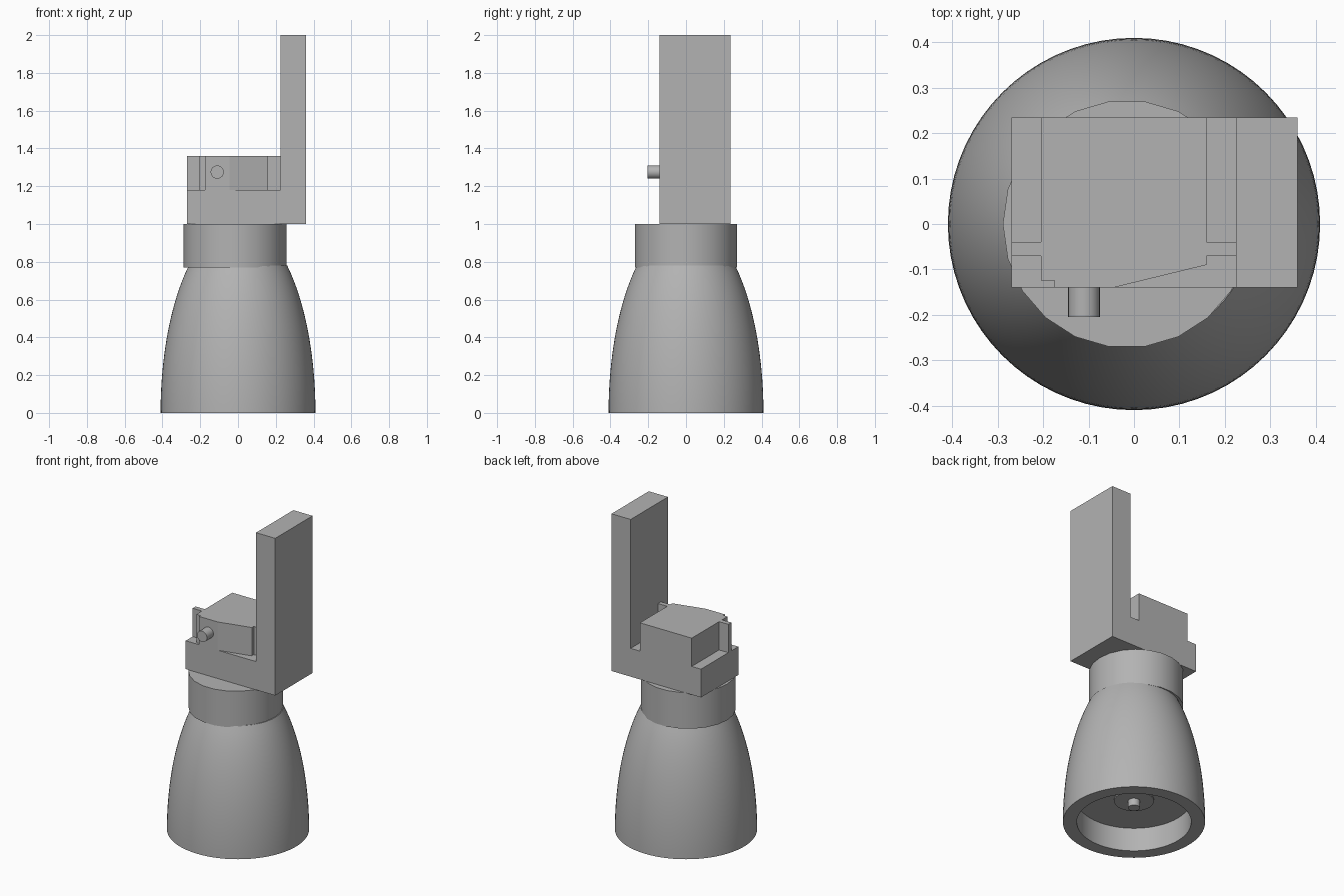
import bpy, bmesh, math
from mathutils import Matrix

old = bpy.data.objects.get("Cube")
if old:
    bpy.data.objects.remove(old)

grey = bpy.data.materials.new("plain grey")
grey.use_nodes = True
colour = (0.45, 0.45, 0.45, 1)
grey.diffuse_color = colour
grey.node_tree.nodes["Principled BSDF"].inputs["Base Color"].default_value = colour


def finish(name, bm, smooth=False):
    bmesh.ops.recalc_face_normals(bm, faces=bm.faces)
    mesh = bpy.data.meshes.new(name)
    bm.to_mesh(mesh)
    bm.free()
    mesh.materials.append(grey)
    obj = bpy.data.objects.new(name, mesh)
    bpy.context.collection.objects.link(obj)
    if smooth:
        bpy.ops.object.select_all(action="DESELECT")
        obj.select_set(True)
        bpy.context.view_layer.objects.active = obj
        bpy.ops.object.shade_smooth_by_angle(angle=math.radians(35))
    return obj


def prism(name, outline, z0, z1):
    """Extrude a flat outline from z0 up to z1."""
    bm = bmesh.new()
    base = bm.faces.new([bm.verts.new((x, y, z0)) for x, y in outline])
    top = bmesh.ops.extrude_face_region(bm, geom=[base])["geom"]
    for v in top:
        if isinstance(v, bmesh.types.BMVert):
            v.co.z = z1
    return finish(name, bm)


def box(name, x0, x1, y0, y1, z0, z1):
    return prism(name, [(x0, y0), (x1, y0), (x1, y1), (x0, y1)], z0, z1)


def cylinder(name, radius, depth, centre, sides, turn=Matrix()):
    bm = bmesh.new()
    bmesh.ops.create_cone(bm, cap_ends=True, segments=sides, radius1=radius,
                          radius2=radius, depth=depth,
                          matrix=Matrix.Translation(centre) @ turn)
    return finish(name, bm, True)


def lathe(name, profile, sides):
    bm = bmesh.new()
    verts = [bm.verts.new((r, 0, z)) for r, z in profile]
    edges = [bm.edges.new(pair) for pair in zip(verts, verts[1:])]
    bmesh.ops.spin(bm, geom=verts + edges, cent=(0, 0, 0), axis=(0, 0, 1),
                   angle=math.tau, steps=sides)
    bmesh.ops.remove_doubles(bm, verts=bm.verts, dist=0.0001)
    return finish(name, bm, True)


# Bell: elliptical wall with a shallow round recess underneath
RADIUS, HEIGHT, NECK, RECESS = 0.41, 1.01, 0.78, 0.15
wall = [(RADIUS * math.sqrt(1 - (NECK * i / 20 / HEIGHT) ** 2), NECK * i / 20)
        for i in range(21)]
lathe("bell", [(0, RECESS), (0.33, RECESS), (0.33, 0)] + wall + [(0, NECK)], 72)

# Boss and peg inside the recess
cylinder("recess_boss", 0.115, 0.02, (0, 0, RECESS), 32)
cylinder("recess_peg", 0.035, 0.06, (0, 0, RECESS - 0.025), 20)

# Faceted collar
cylinder("collar", 0.273, 0.23, (-0.016, 0, 0.885), 22,
         Matrix.Rotation(math.pi / 2, 4, "Z"))

# L-shaped bracket
FRONT, BACK = -0.14, 0.235
bm = bmesh.new()
ell = [(-0.27, 1), (0.36, 1), (0.36, 2), (0.225, 2), (0.225, 1.18), (-0.27, 1.18)]
side = bm.faces.new([bm.verts.new((x, FRONT, z)) for x, z in ell])
for v in bmesh.ops.extrude_face_region(bm, geom=[side])["geom"]:
    if isinstance(v, bmesh.types.BMVert):
        v.co.y = BACK
finish("bracket", bm)

# Upper block with a slanted front, and its two side flanges
prism("upper_block", [(-0.205, BACK), (-0.205, -0.125), (-0.175, -0.125),
                      (-0.175, FRONT), (-0.045, FRONT), (0.16, -0.09),
                      (0.16, BACK)], 1.18, 1.36)
for name, x0 in (("right_flange", -0.27), ("left_flange", 0.16)):
    box(name, x0, x0 + 0.065, -0.07, -0.04, 1.18, 1.36)

# Front pin
cylinder("front_pin", 0.035, 0.085, (-0.11, -0.1625, 1.275), 24,
         Matrix.Rotation(math.pi / 2, 4, "X"))
